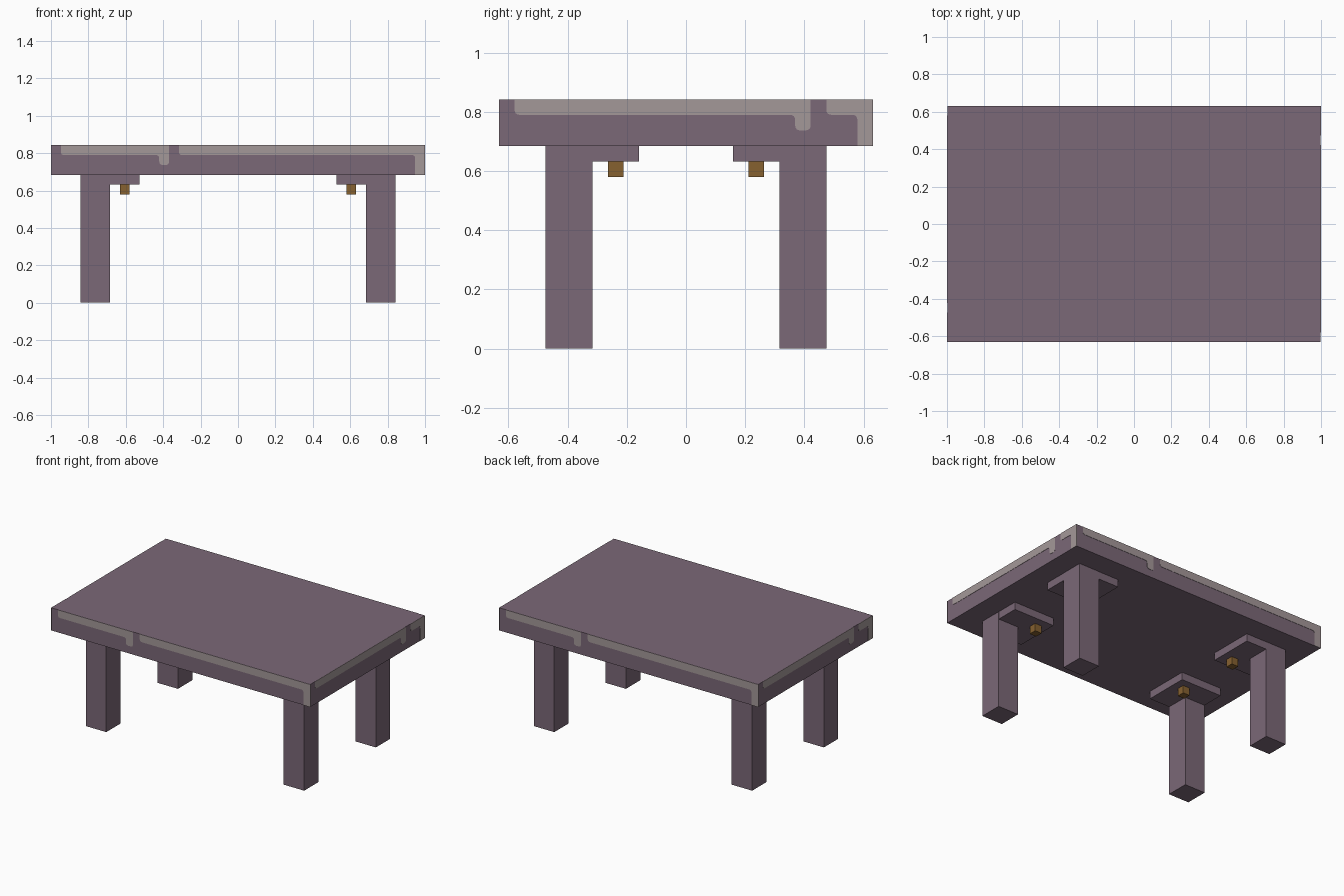
import bpy, bmesh, math
from mathutils import Vector, Matrix

if "Cube" in bpy.data.objects:
    bpy.data.objects.remove(bpy.data.objects["Cube"])

P = 1 / 19            # grid unit of the design (table is 38 x 24 units)
PROUD = 0.002         # thickness of the painted trim plates


def lin(c):
    c /= 255
    return c / 12.92 if c <= 0.04045 else ((c + 0.055) / 1.055) ** 2.4


def material(name, r, g, b):
    m = bpy.data.materials.new(name)
    m.diffuse_color = (lin(r), lin(g), lin(b), 1)
    m.use_nodes = True
    m.node_tree.nodes["Principled BSDF"].inputs["Base Color"].default_value = m.diffuse_color
    return m


stone = material("dusky_mauve", 123, 104, 119)
pale = material("pale_grey_trim", 164, 152, 153)
brass = material("brown_peg", 134, 97, 48)


def add_object(name, bm, mat):
    bmesh.ops.recalc_face_normals(bm, faces=bm.faces)
    me = bpy.data.meshes.new(name)
    bm.to_mesh(me)
    bm.free()
    me.materials.append(mat)
    ob = bpy.data.objects.new(name, me)
    bpy.context.collection.objects.link(ob)
    return ob


def box(name, lo, hi, mat):
    lo, hi = Vector(lo), Vector(hi)
    bm = bmesh.new()
    bmesh.ops.create_cube(bm, size=1)
    bmesh.ops.scale(bm, vec=hi - lo, verts=bm.verts)
    bmesh.ops.translate(bm, vec=(lo + hi) / 2, verts=bm.verts)
    return add_object(name, bm, mat)


def fillet(corners, r=0.35):
    """Corners are (u, v, rounded); rounded ones become small curves."""
    pts = []
    n = len(corners)
    for i, (u, v, rounded) in enumerate(corners):
        c = Vector((u, v))
        if not rounded:
            pts.append(c)
            continue
        a = c + (Vector(corners[i - 1][:2]) - c).normalized() * r
        b = c + (Vector(corners[(i + 1) % n][:2]) - c).normalized() * r
        for k in range(5):
            t = k / 4
            pts.append(a * (1 - t) ** 2 + c * 2 * t * (1 - t) + b * t * t)
    return pts


def trim_plate(name, corners, width, depth, angle):
    """Thin plate on one edge of the top; v counts units down from the top."""
    bm = bmesh.new()
    y = -depth / 2 * P
    verts = [bm.verts.new(((p.x - width / 2) * P, y, (16 - p.y) * P))
             for p in fillet(corners)]
    face = bm.faces.new(verts)
    ext = bmesh.ops.extrude_face_region(bm, geom=[face])
    moved = [g for g in ext["geom"] if isinstance(g, bmesh.types.BMVert)]
    bmesh.ops.translate(bm, vec=(0, PROUD, 0), verts=moved)
    bmesh.ops.rotate(bm, matrix=Matrix.Rotation(angle, 3, 'Z'), verts=bm.verts)
    add_object(name, bm, pale)


# Table top slab
hx, hy = 1 - PROUD, 12 * P - PROUD
box("table_top", (-hx, -hy, 13 * P), (hx, hy, 16 * P), stone)

# Legs, square brackets and pegs at the four corners
for sx, xname in ((-1, "left"), (1, "right")):
    for sy, yname in ((-1, "front"), (1, "back")):
        def part(label, x0, x1, y0, y1, z0, z1, mat):
            xs = sorted((sx * x0 * P, sx * x1 * P))
            ys = sorted((sy * y0 * P, sy * y1 * P))
            box(f"{yname}_{xname}_{label}", (xs[0], ys[0], z0 * P),
                (xs[1], ys[1], z1 * P), mat)
        part("leg", 13, 16, 6, 9, 0, 13, stone)
        part("bracket", 10, 16 - 0.02, 3, 9 - 0.02, 12, 13, stone)
        part("peg", 11, 12, 4, 5, 11, 12, brass)

# Pale worn trim with drips, the same pattern around the four edges
for side, width, depth, gap, quarter in (("front", 38, 24, 12, 0), ("right", 24, 38, 20, 1),
                                         ("back", 38, 24, 12, 2), ("left", 24, 38, 20, 3)):
    angle = quarter * math.pi / 2
    strip = [(1, 0, 0), (gap, 0, 0), (gap, 2, 1), (gap - 1, 2, 1),
             (gap - 1, 1, 1), (1, 1, 1)]
    corner = [(gap + 1, 0, 0), (width, 0, 0), (width, 3, 0), (width - 1, 3, 0),
              (width - 1, 1, 1), (gap + 1, 1, 1)]
    trim_plate(side + "_trim_strip", strip, width, depth, angle)
    trim_plate(side + "_trim_corner", corner, width, depth, angle)
